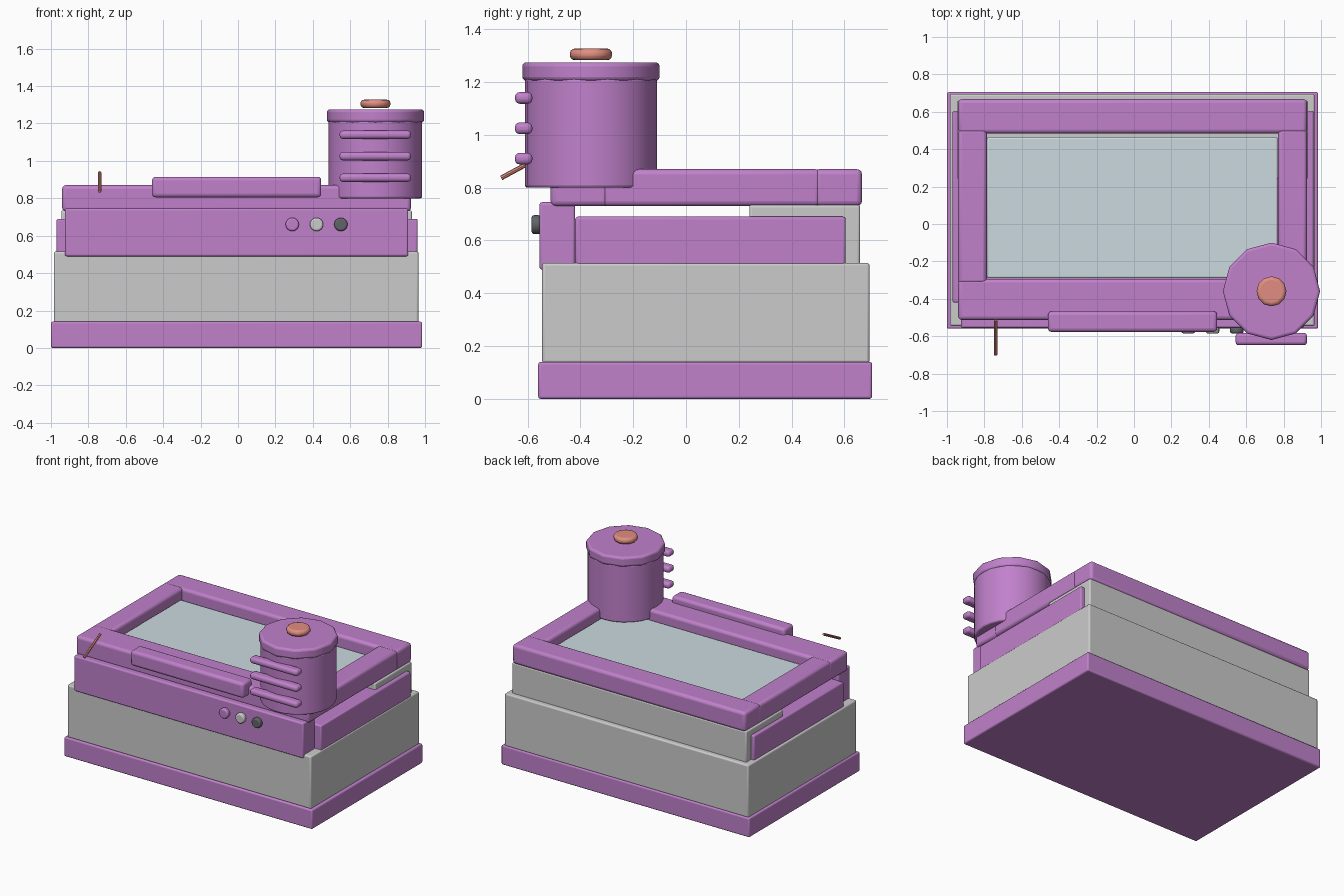
import bpy, math
from mathutils import Vector

if "Cube" in bpy.data.objects:
    bpy.data.objects.remove(bpy.data.objects["Cube"])


def material(name, rgb):
    m = bpy.data.materials.new(name)
    m.diffuse_color = (*rgb, 1)
    m.use_nodes = True
    m.node_tree.nodes["Principled BSDF"].inputs["Base Color"].default_value = m.diffuse_color
    return m


PURPLE = material("purple", (0.53, 0.22, 0.60))
WHITE = material("off_white", (0.78, 0.78, 0.78))
GLASS = material("pale_glass", (0.60, 0.70, 0.74))
CORAL = material("coral", (0.75, 0.27, 0.22))
DARK = material("dark_grey", (0.12, 0.13, 0.14))


def finish(ob, name, mat, bevel, segments=3):
    ob.name = name
    ob.data.materials.append(mat)
    bpy.ops.object.transform_apply(location=False, rotation=True, scale=True)
    if bevel:
        b = ob.modifiers.new("bevel", 'BEVEL')
        b.width = bevel
        b.segments = segments
        b.limit_method = 'ANGLE'
        b.angle_limit = math.radians(40)
    bpy.ops.object.shade_smooth_by_angle(angle=math.radians(35))
    return ob


def box(name, x, y, z, mat, bevel=0.01):
    bpy.ops.mesh.primitive_cube_add(
        size=1, location=[(a + b) / 2 for a, b in (x, y, z)])
    ob = bpy.context.object
    ob.scale = [b - a for a, b in (x, y, z)]
    return finish(ob, name, mat, bevel)


def rod(name, start, end, radius, sides, mat, bevel=0.0):
    a, b = Vector(start), Vector(end)
    bpy.ops.mesh.primitive_cylinder_add(
        vertices=sides, radius=radius, depth=(b - a).length,
        location=(a + b) / 2)
    ob = bpy.context.object
    ob.rotation_euler = (b - a).to_track_quat('Z', 'Y').to_euler()
    return finish(ob, name, mat, bevel)


# Lower case
box("base_plinth", (-1, 0.985), (-0.56, 0.705), (0, 0.14), PURPLE)
box("lower_body", (-0.985, 0.965), (-0.545, 0.695), (0.135, 0.515), WHITE)

# Upper case: side block, rear block and control panel
box("side_panels", (-0.97, 0.96), (-0.42, 0.605), (0.505, 0.69), PURPLE)
box("rear_block", (-0.945, 0.93), (0.24, 0.66), (0.505, 0.735), WHITE)
box("front_panel", (-0.925, 0.91), (-0.555, -0.42), (0.49, 0.745), PURPLE)

# Lid frame and window
lid_z = (0.73, 0.87)
box("lid_front_bar", (-0.94, 0.925), (-0.513, -0.293), lid_z, PURPLE, 0.02)
box("lid_back_bar", (-0.94, 0.925), (0.485, 0.667), lid_z, PURPLE, 0.02)
box("lid_left_bar", (-0.94, -0.787), (-0.32, 0.51), lid_z, PURPLE, 0.02)
box("lid_right_bar", (0.77, 0.925), (-0.32, 0.51), lid_z, PURPLE, 0.02)
box("lid_window", (-0.785, 0.768), (-0.29, 0.465), (0.745, 0.80), GLASS)

# Handle along the front edge
box("front_handle", (-0.46, 0.445), (-0.577, -0.467), (0.805, 0.915), PURPLE, 0.02)

# Canister with cap and knob
cx, cy = 0.735, -0.36
rod("canister_body", (cx, cy, 0.80), (cx, cy, 1.215), 0.25, 24, PURPLE, 0.01)
rod("canister_cap", (cx, cy, 1.205), (cx, cy, 1.275), 0.26, 12, PURPLE, 0.015)
rod("canister_knob", (cx, cy, 1.283), (cx, cy, 1.327), 0.08, 12, CORAL, 0.018)

# Ribs on the canister front
for i, z in enumerate((0.91, 1.025, 1.14)):
    box(f"canister_rib_{i + 1}", (0.543, 0.925), (-0.648, -0.582),
        (z - 0.022, z + 0.022), PURPLE, 0.018)

# Buttons on the control panel
for i, (x, mat) in enumerate(((0.29, PURPLE), (0.42, WHITE), (0.55, DARK))):
    rod(f"button_{i + 1}", (x, -0.55, 0.66), (x, -0.585, 0.66), 0.036, 16, mat, 0.01)

# Slanted lever
rod("lever", (-0.74, -0.70, 0.837), (-0.74, -0.515, 0.937), 0.009, 8, CORAL)
